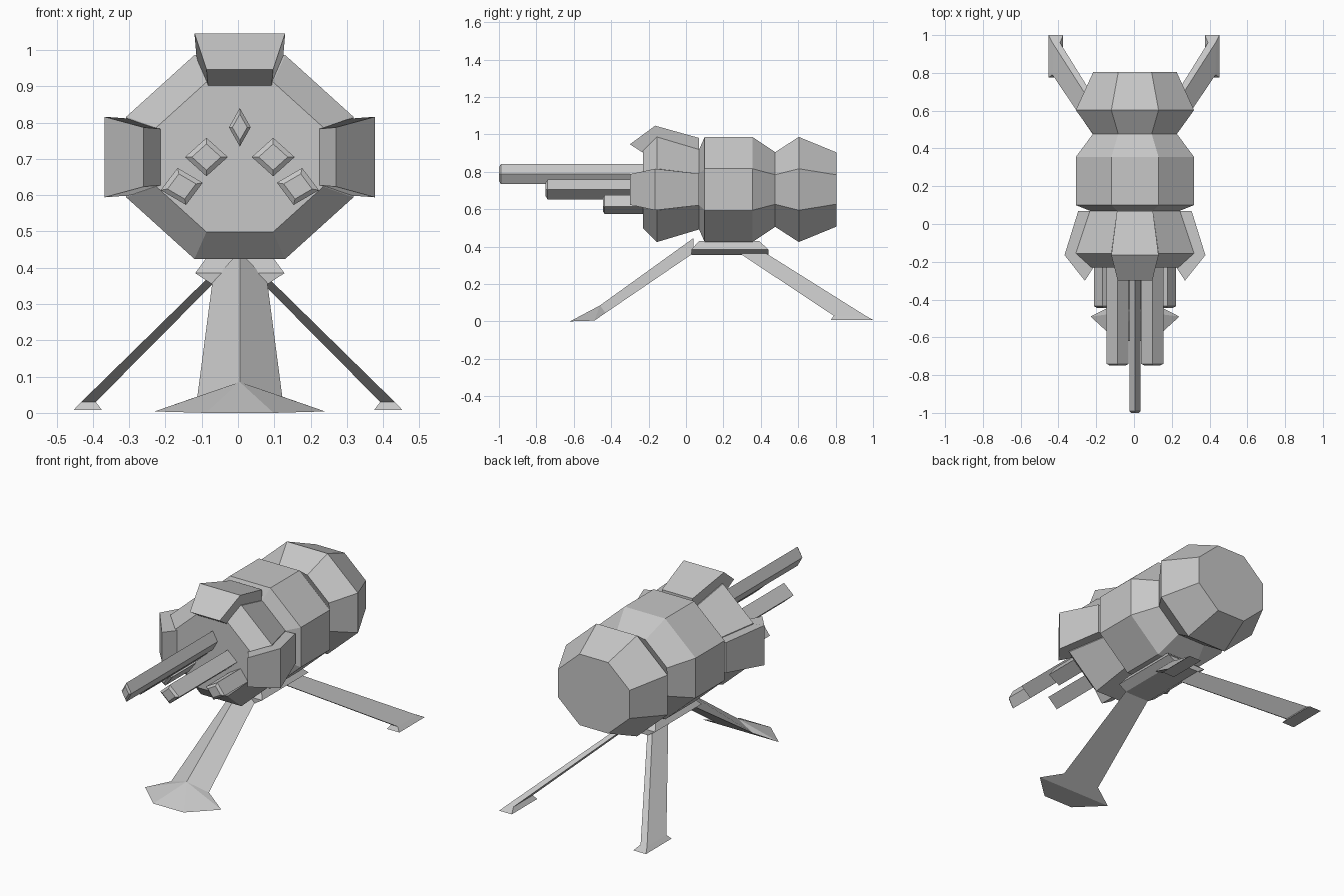
import bpy, bmesh, math

if "Cube" in bpy.data.objects:
    bpy.data.objects.remove(bpy.data.objects["Cube"])

grey = bpy.data.materials.new("plain_grey")
grey.use_nodes = True
grey.diffuse_color = (0.57, 0.57, 0.57, 1)
grey.node_tree.nodes["Principled BSDF"].inputs["Base Color"].default_value = grey.diffuse_color

CX, CZ = 0.005, 0.705      # axis of the body


def finish(name, bm):
    bmesh.ops.recalc_face_normals(bm, faces=bm.faces[:])
    mesh = bpy.data.meshes.new(name)
    bm.to_mesh(mesh)
    bm.free()
    mesh.materials.append(grey)
    obj = bpy.data.objects.new(name, mesh)
    bpy.context.collection.objects.link(obj)
    return obj


def loft(name, rings):
    """Skin closed rings of points and cap both ends."""
    bm = bmesh.new()
    loops = [[bm.verts.new(p) for p in ring] for ring in rings]
    n = len(loops[0])
    for a, b in zip(loops, loops[1:]):
        for i in range(n):
            j = (i + 1) % n
            bm.faces.new((a[i], a[j], b[j], b[i]))
    bm.faces.new(loops[0])
    bm.faces.new(loops[-1])
    return finish(name, bm)


def hull(name, points):
    bm = bmesh.new()
    for p in points:
        bm.verts.new(p)
    res = bmesh.ops.convex_hull(bm, input=bm.verts[:])
    bmesh.ops.delete(bm, geom=[v for v in bm.verts if not v.link_faces], context='VERTS')
    bmesh.ops.dissolve_limit(bm, angle_limit=math.radians(1), verts=bm.verts[:], edges=bm.edges[:])
    return finish(name, bm)


# Body: octagon swelling and pinching along its length
HALF_W, HALF_H, FLAT_X, FLAT_Z = 0.313, 0.281, 0.125, 0.111


def octagon(y, s):
    corner = [(FLAT_X, HALF_H), (HALF_W, FLAT_Z)]
    pts = corner + [(x, -z) for x, z in corner[::-1]]
    pts += [(-x, -z) for x, z in corner] + [(-x, z) for x, z in corner[::-1]]
    return [(CX + x * s, y, CZ + z * s) for x, z in pts]


stations = [(-0.23, 0.735), (-0.155, 1), (0.07, 0.76), (0.1, 1),
            (0.355, 1), (0.477, 0.71), (0.603, 1), (0.805, 0.705)]
loft("body", [octagon(y, s) for y, s in stations])

# Armour blocks on the top and both sides of the front section
profile = [(0.07, 0.76, 0.062), (-0.165, 1, 0.06), (-0.3, 0.735, 0.035)]
inner = [(-0.23, 0.7), (-0.155, 0.95), (0.07, 0.72)]


def armour(name, direction):
    reach, width = (HALF_H, FLAT_X) if direction == 0 else (HALF_W, FLAT_Z)
    path = [(y, reach * s + lift, width * s) for y, s, lift in profile]
    path += [(y, reach * s, width * s) for y, s in inner]
    sides = []
    for t in (-1, 1):
        ring = []
        for y, r, w in path:
            x, z = (t * w, r) if direction == 0 else (direction * r, t * w)
            ring.append((CX + x, y, CZ + z))
        sides.append(ring)
    loft(name, sides)


armour("top_armour", 0)
armour("left_armour", 1)
armour("right_armour", -1)


# Barrels: diamond rods with a small chamfer at the muzzle
def barrel(name, x, z, half_x, half_z, tip, turn=0):
    def ring(y, s):
        pts = []
        for k in range(4):
            a = k * math.pi / 2 + turn
            pts.append((CX + x + half_x * s * math.cos(a), y, z + half_z * s * math.sin(a)))
        return pts
    loft(name, [ring(-0.15, 1), ring(tip + 0.01, 1), ring(tip, 0.68)])


barrel("centre_barrel", 0, 0.787, 0.03, 0.053, -1)
for side, label in ((1, "left"), (-1, "right")):
    barrel(label + "_middle_barrel", side * 0.092, 0.705, 0.059, 0.053, -0.75)
    barrel(label + "_lower_barrel", side * 0.16, 0.624, 0.059, 0.052, -0.445, side * -0.2)

# Mount: bevelled slab under the body
slab = []
for z, w, y0, y1 in ((0.355, 0.077, 0.03, 0.44), (0.385, 0.123, 0.03, 0.44),
                     (0.43, 0.09, 0.07, 0.39)):
    slab += [(CX + sx * w, y, z) for sx in (-1, 1) for y in (y0, y1)]
hull("mount", slab)

# Front leg: ridged strut widening to a pointed foot
bm = bmesh.new()
V = bm.verts.new
ridge_top, ridge_low = V((CX, 0.04, 0.445)), V((CX, -0.46, 0.085))
top, ankle, tip, toe = ([V((CX + s * w, y, z)) for s in (-1, 1)] for w, y, z in
                        ((0.075, 0.04, 0.365), (0.117, -0.43, 0.045),
                         (0.235, -0.49, 0.004), (0.093, -0.62, 0)))
for i in (0, 1):
    bm.faces.new((ridge_top, top[i], ankle[i], ridge_low))
    bm.faces.new((ridge_low, ankle[i], tip[i]))
    bm.faces.new((ridge_low, tip[i], toe[i]))
bm.faces.new((ridge_low, toe[0], toe[1]))
bm.faces.new((ridge_top, top[0], top[1]))
bm.faces.new((top[0], top[1], ankle[1], ankle[0]))
bm.faces.new((ankle[0], ankle[1], tip[1], tip[0]))
bm.faces.new((tip[0], tip[1], toe[1], toe[0]))
finish("front_leg", bm)

# Rear legs: slanted flat struts with flared feet
for side, label in ((1, "left"), (-1, "right")):
    def box_ring(x0, x1, y0, y1, z):
        return [(side * x0, y0, z), (side * x1, y0, z), (side * x1, y1, z), (side * x0, y1, z)]
    ankle_ring = box_ring(0.392, 0.432, 0.79, 0.96, 0.03)
    loft(label + "_rear_leg", [box_ring(0.05, 0.08, 0.27, 0.41, 0.375), ankle_ring])
    loft(label + "_rear_foot", [ankle_ring, box_ring(0.375, 0.453, 0.775, 1, 0.008)])
